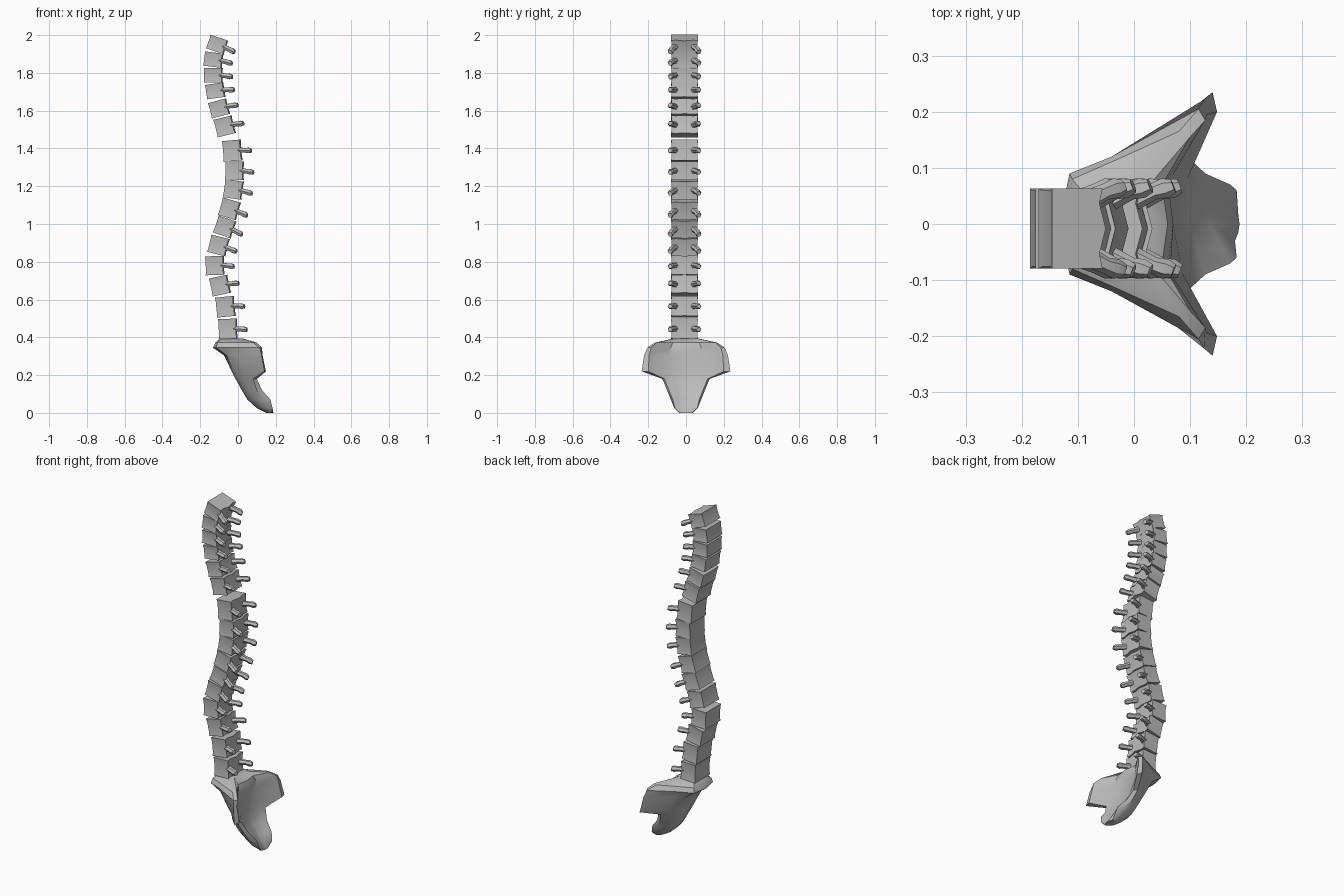
import bpy, bmesh, math
from mathutils import Matrix, Vector

if "Cube" in bpy.data.objects:
    bpy.data.objects.remove(bpy.data.objects["Cube"])

bone = bpy.data.materials.new("grey bone")
bone.diffuse_color = (0.5, 0.5, 0.5, 1)
bone.use_nodes = True
bone.node_tree.nodes["Principled BSDF"].inputs["Base Color"].default_value = bone.diffuse_color


def loft(bm, rings):
    """Skin a stack of closed rings and cap both ends."""
    vs = [[bm.verts.new(p) for p in r] for r in rings]
    n = len(vs[0])
    for a, b in zip(vs, vs[1:]):
        for i in range(n):
            j = (i + 1) % n
            bm.faces.new((a[i], a[j], b[j], b[i]))
    bm.faces.new(vs[0][::-1])
    bm.faces.new(vs[-1])


def finish(bm, name, matrix=Matrix()):
    bmesh.ops.recalc_face_normals(bm, faces=bm.faces[:])
    me = bpy.data.meshes.new(name)
    bm.to_mesh(me)
    bm.free()
    me.materials.append(bone)
    ob = bpy.data.objects.new(name, me)
    ob.matrix_world = matrix
    bpy.context.collection.objects.link(ob)
    bpy.ops.object.select_all(action='DESELECT')
    ob.select_set(True)
    bpy.context.view_layer.objects.active = ob
    bpy.ops.object.shade_smooth_by_angle(angle=math.radians(35))
    return ob


def peg(bm, side):
    """Short process sweeping back and outward from the vertebra."""
    rings = []
    for x, y, z, r in [(0.03, 0.05, 0.0, 0.017), (0.065, 0.066, -0.003, 0.014),
                       (0.085, 0.072, -0.006, 0.017), (0.1, 0.076, -0.008, 0.012)]:
        rings.append([(x - 0.4 * r * math.cos(k * math.pi / 3),
                       side * (y + r * math.cos(k * math.pi / 3)),
                       z + r * math.sin(k * math.pi / 3)) for k in range(6)])
    loft(bm, rings)


def vertebra(name, x, z, tilt, h):
    bm = bmesh.new()
    # block with a waisted side and a chevron back
    half = [(-0.051, 0.071), (0.044, 0.071), (0.038, 0.045), (0.05, 0.0)]
    outline = half + [(px, -py) for px, py in half[-2::-1]]
    rings = []
    for t, s in [(-0.5, 1), (-0.3, 0.96), (0.3, 0.96), (0.5, 1)]:
        rings.append([(px * s, py * s, t * h) for px, py in outline])
    loft(bm, rings)
    for side in (-1, 1):
        peg(bm, side)
    m = Matrix.Translation((x, -0.008, z)) @ Matrix.Rotation(-math.radians(tilt), 4, 'Y')
    finish(bm, name, m)


# spine: x, z, tilt in degrees, height
SPINE = [(-.11, 1.95, -19, .076), (-.13, 1.87, -7, .076), (-.13, 1.787, 0, .076),
         (-.12, 1.705, 8, .077), (-.10, 1.612, 15, .084), (-.07, 1.517, 14, .096),
         (-.03, 1.388, 5, .11), (-.018, 1.283, -1, .097), (-.024, 1.183, -8, .097),
         (-.045, 1.08, -16, .096), (-.07, .984, -19, .094), (-.103, .886, -14, .094),
         (-.122, .78, 2, .1), (-.095, .674, 12, .097), (-.066, .562, 6, .106),
         (-.053, .445, 2, .106)]
for i, row in enumerate(SPINE):
    vertebra("vertebra_%02d" % (i + 1), *row)

# sacrum: z, front x, half outline round the wing tip, back x
SACRUM = [
    (.395, -.095, (-.085, .05), (-.03, .06), (0, .06), (.015, .055), (.02, .03), .02),
    (.372, -.12, (-.11, .08), (-.03, .115), (.08, .165), (.1, .155), (.05, .07), .06),
    (.345, -.133, (-.115, .09), (-.04, .12), (.115, .205), (.127, .185), (.06, .08), .07),
    (.305, -.075, (-.06, .08), (-.01, .115), (.125, .222), (.13, .195), (.065, .08), .07),
    (.22, -.033, (-.018, .07), (.035, .11), (.14, .235), (.148, .2), (.085, .085), .078),
    (.18, -.013, (0, .06), (.03, .1), (.08, .125), (.1, .115), (.095, .08), .085),
    (.12, .02, (.03, .05), (.06, .09), (.1, .1), (.127, .09), (.115, .05), .1),
    (.07, .05, (.06, .05), (.1, .07), (.14, .08), (.172, .07), (.155, .04), .135),
    (.025, .1, (.11, .04), (.135, .055), (.16, .062), (.183, .06), (.18, .03), .172),
    (0, .15, (.152, .02), (.16, .03), (.17, .036), (.178, .032), (.186, .015), .188)]
bm = bmesh.new()
rings = []
for z, front, *side, back in SACRUM:
    rings.append([(front, 0, z)] + [(x, y, z) for x, y in side] + [(back, 0, z)]
                 + [(x, -y, z) for x, y in side[::-1]])
loft(bm, rings)
finish(bm, "sacrum")
